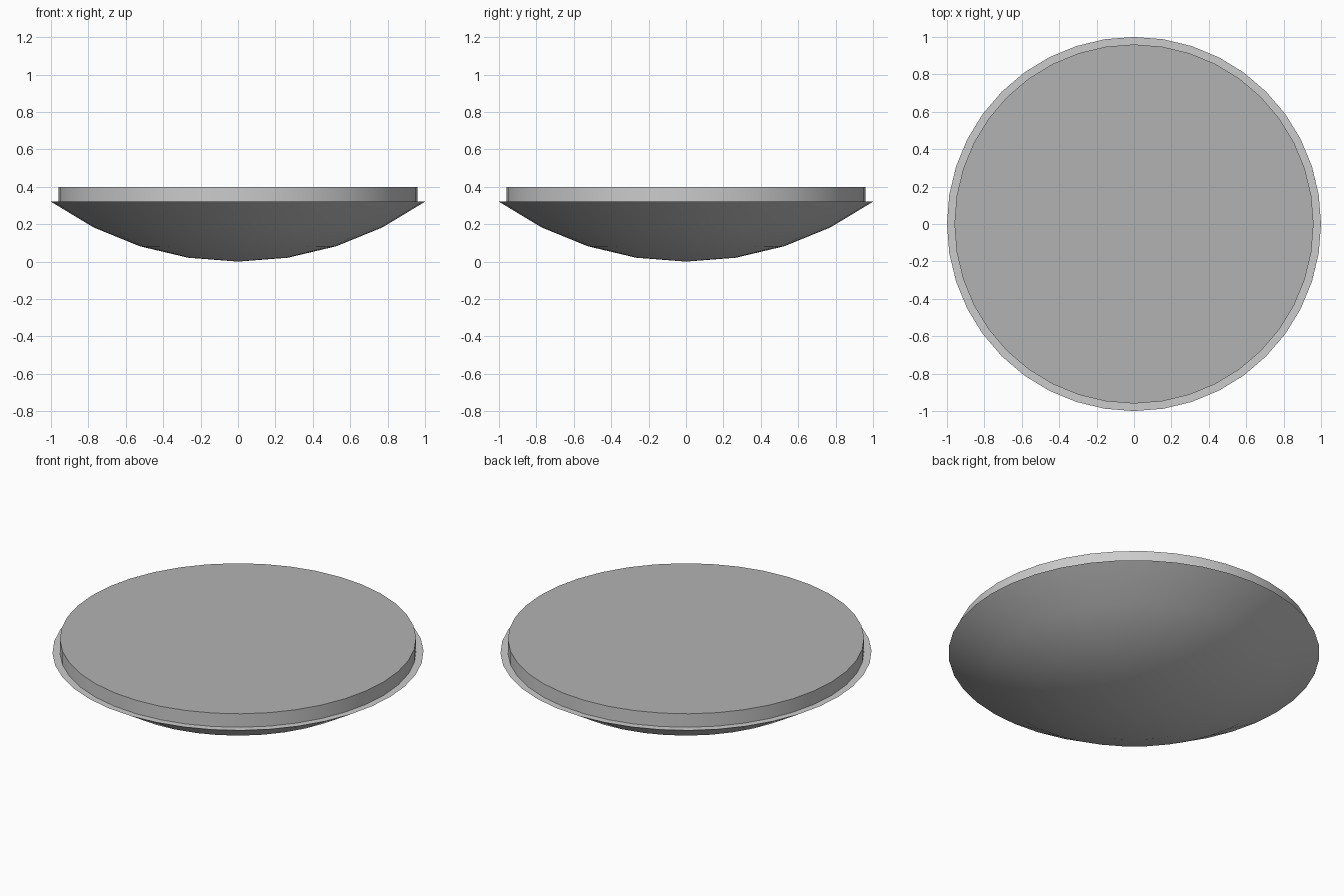
import bpy, bmesh, math

if "Cube" in bpy.data.objects:
    bpy.data.objects.remove(bpy.data.objects["Cube"])

SIDES = 40
RIM_Z, TOP_Z, RING_R = 0.32, 0.40, 0.96


def finish(name, bm):
    """Turn a bmesh into a named object with smooth sides and sharp edges."""
    bmesh.ops.recalc_face_normals(bm, faces=bm.faces)
    mesh = bpy.data.meshes.new(name)
    bm.to_mesh(mesh)
    bm.free()
    obj = bpy.data.objects.new(name, mesh)
    bpy.context.collection.objects.link(obj)
    bpy.ops.object.select_all(action='DESELECT')
    bpy.context.view_layer.objects.active = obj
    obj.select_set(True)
    bpy.ops.object.shade_smooth_by_angle(angle=math.radians(30))
    return obj


def lathe(name, profile, cap_top=False):
    """Revolve (radius, z) points around z; radius 0 makes a pole."""
    bm = bmesh.new()
    rings = []
    for r, z in profile:
        n = SIDES if r > 0 else 1
        rings.append([bm.verts.new((r * math.cos(2 * math.pi * i / SIDES),
                                    r * math.sin(2 * math.pi * i / SIDES), z))
                      for i in range(n)])
    for a, b in zip(rings, rings[1:]):
        for i in range(SIDES):
            j = (i + 1) % SIDES
            if len(a) == 1:
                bm.faces.new((a[0], b[j], b[i]))
            else:
                bm.faces.new((a[i], a[j], b[j], b[i]))
    if cap_top:
        bm.faces.new(rings[-1])
    return finish(name, bm)


# Shallow bowl: spherical cap in four bands, closed by a flat rim and raised plate
radius = (1 + RIM_Z ** 2) / (2 * RIM_Z)
sweep = math.asin(1 / radius)
profile = [(0, 0)]
for k in range(1, 5):
    t = sweep * k / 4
    profile.append((radius * math.sin(t), radius * (1 - math.cos(t))))
profile += [(RING_R, RIM_Z), (RING_R, TOP_Z)]
dish = lathe("dish", profile, cap_top=True)

# Darker top face of the raised plate
dark = bpy.data.materials.new("dark_grey")
dark.diffuse_color = (0.45, 0.45, 0.45, 1)
dark.use_nodes = True
dark.node_tree.nodes["Principled BSDF"].inputs["Base Color"].default_value = dark.diffuse_color
dish.data.materials.append(None)
dish.data.materials.append(dark)
for face in dish.data.polygons:
    if len(face.vertices) == SIDES:
        face.material_index = 1
